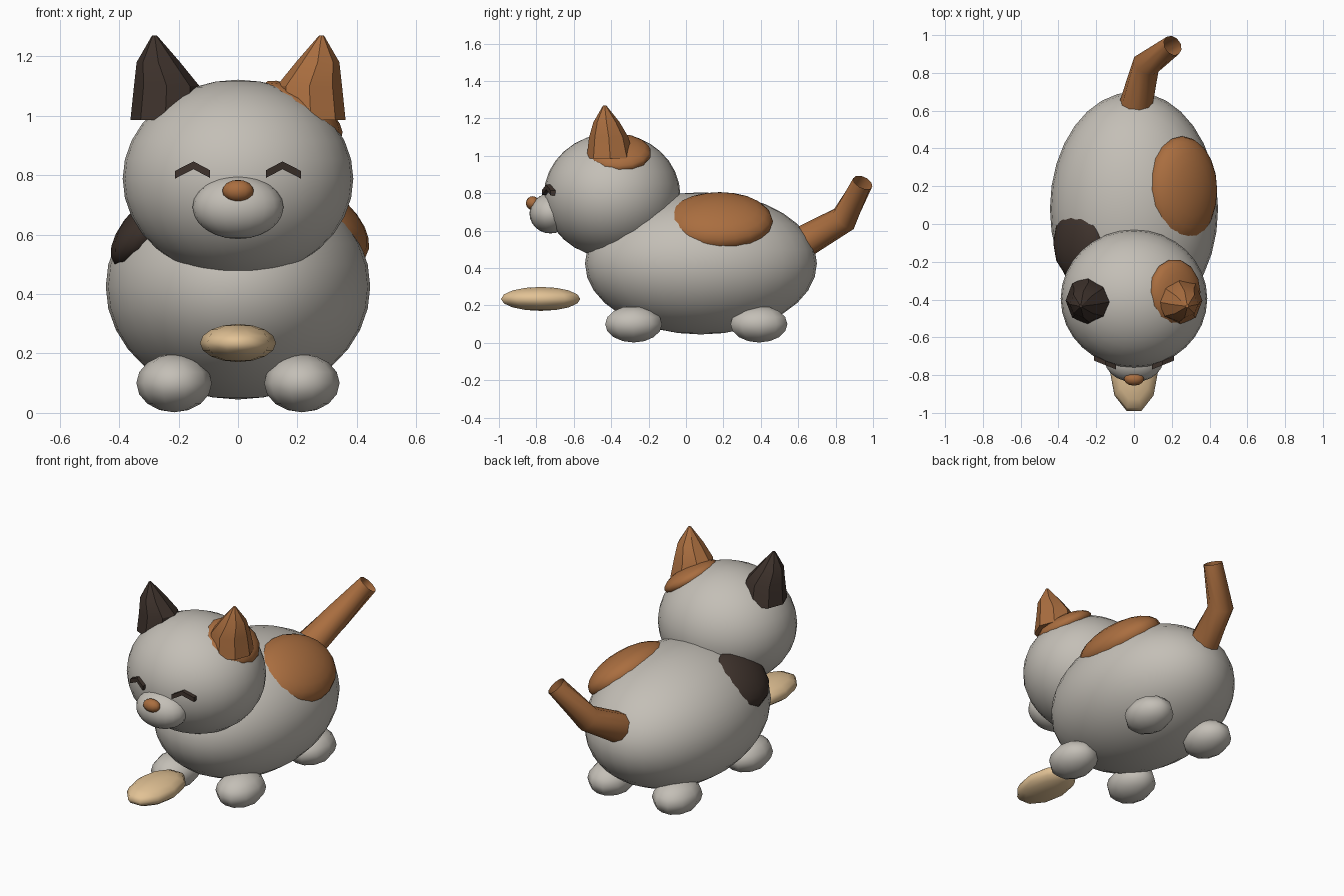
import bpy, bmesh, math
from mathutils import Vector, Matrix

if "Cube" in bpy.data.objects:
    bpy.data.objects.remove(bpy.data.objects["Cube"])


def material(name, rgb):
    m = bpy.data.materials.new(name)
    m.diffuse_color = (*rgb, 1)
    m.use_nodes = True
    m.node_tree.nodes["Principled BSDF"].inputs["Base Color"].default_value = m.diffuse_color
    return m


WHITE = material("warm white fur", (0.55, 0.52, 0.47))
ORANGE = material("orange fur", (0.40, 0.155, 0.05))
DARK = material("dark brown fur", (0.048, 0.032, 0.025))
TAN = material("tan", (0.76, 0.54, 0.30))


def finish(name, bm, mat, angle=None):
    """Turn a bmesh into an object; smooth everywhere unless an angle is given."""
    bmesh.ops.recalc_face_normals(bm, faces=bm.faces)
    me = bpy.data.meshes.new(name)
    bm.to_mesh(me)
    bm.free()
    me.materials.append(mat)
    ob = bpy.data.objects.new(name, me)
    bpy.context.collection.objects.link(ob)
    if angle is None:
        me.shade_smooth()
    else:
        bpy.ops.object.select_all(action='DESELECT')
        ob.select_set(True)
        bpy.context.view_layer.objects.active = ob
        bpy.ops.object.shade_smooth_by_angle(angle=math.radians(angle))
    return ob


def ellipsoid(name, center, radii, mat, segments=32, rings=16, tilt=0):
    """Scaled sphere with a vertex column facing the front, tilted about y."""
    bm = bmesh.new()
    bmesh.ops.create_uvsphere(bm, u_segments=segments, v_segments=rings, radius=1)
    m = (Matrix.Translation(center) @ Matrix.Rotation(tilt, 4, 'Y')
         @ Matrix.Diagonal((*radii, 1)) @ Matrix.Rotation(math.pi / 2, 4, 'Z'))
    bmesh.ops.transform(bm, matrix=m, verts=bm.verts)
    return finish(name, bm, mat)


def loft(name, rings, mat, angle, cap_start=True, cap_end=True):
    """Skin a list of point rings."""
    bm = bmesh.new()
    vs = [[bm.verts.new(p) for p in ring] for ring in rings]
    n = len(vs[0])
    for a, b in zip(vs, vs[1:]):
        for i in range(n):
            j = (i + 1) % n
            bm.faces.new((a[i], a[j], b[j], b[i]))
    if cap_start:
        bm.faces.new(vs[0])
    if cap_end:
        bm.faces.new(vs[-1])
    return finish(name, bm, mat, angle)


# Body and head
ellipsoid("body", (0, 0.08, 0.425), (0.445, 0.62, 0.38), WHITE)
ellipsoid("head", (0, -0.395, 0.788), (0.388, 0.365, 0.333), WHITE)

# Face
ellipsoid("muzzle", (0, -0.725, 0.692), (0.153, 0.112, 0.107), WHITE, 20, 12)
ellipsoid("nose", (0, -0.82, 0.747), (0.053, 0.036, 0.037), ORANGE, 12, 8)

# Fur patches: flattened ellipsoids lying in the surface
ellipsoid("side_patch_right", (0.255, 0.18, 0.65), (0.215, 0.285, 0.115),
          ORANGE, 20, 12, math.radians(36))
ellipsoid("shoulder_patch_left", (-0.288, -0.1, 0.628), (0.18, 0.2, 0.085),
          DARK, 12, 10, math.radians(-45))
ellipsoid("head_patch_right", (0.215, -0.36, 1.015), (0.16, 0.175, 0.062),
          ORANGE, 14, 10, math.radians(34))

# Paws
for end, y in (("front", -0.28), ("rear", 0.39)):
    for side, s in (("left", -1), ("right", 1)):
        ellipsoid(f"{end}_paw_{side}", (s * 0.215, y, 0.1), (0.127, 0.16, 0.098),
                  WHITE, 10, 8)

# Oval treat in front of the body
ellipsoid("treat", (0, -0.777, 0.235), (0.128, 0.223, 0.064), TAN, 10, 8)

# Ears: eight-sided leaning spikes (x, y, z, x radius, y radius)
EAR = ((0.245, -0.405, 0.985, 0.117, 0.127), (0.240, -0.413, 1.10, 0.110, 0.105),
       (0.268, -0.425, 1.18, 0.073, 0.070), (0.281, -0.435, 1.27, 0.008, 0.008))
for side, s, mat in (("left", -1, DARK), ("right", 1, ORANGE)):
    rings = []
    for x, y, z, rx, ry in EAR:
        rings.append([(s * (x + rx * math.cos(a)), y + ry * math.sin(a), z)
                      for a in (i * math.tau / 8 for i in range(8))])
    loft(f"ear_{side}", rings, mat, 25)

# Closed eyes: chevron strips following the curve of the head (x, top z)
for side, s in (("left", -1), ("right", 1)):
    rings = []
    for x, z in ((0.095, 0.817), (0.15, 0.846), (0.212, 0.814)):
        y = -0.77 + 0.40 * (x - 0.095)
        rings.append([(s * x, y, z), (s * x, y, z - 0.026),
                      (s * x, y + 0.035, z - 0.026), (s * x, y + 0.035, z)])
    loft(f"eye_{side}", rings, DARK, 10)

# Tail: tapering bent tube with an open tip
PATH = [Vector(p) for p in ((0.01, 0.63, 0.54), (0.065, 0.845, 0.663), (0.205, 0.945, 0.858))]
d1 = (PATH[1] - PATH[0]).normalized()
d2 = (PATH[2] - PATH[1]).normalized()
rings = []
for p, d, r in zip(PATH, (d1, (d1 + d2).normalized(), d2), (0.088, 0.075, 0.056)):
    u = d.cross(Vector((0, 0, 1))).normalized()
    v = u.cross(d)
    rings.append([p + r * (math.cos(a) * u + math.sin(a) * v)
                  for a in (i * math.tau / 10 for i in range(10))])
loft("tail", rings, ORANGE, 40, cap_end=False)
